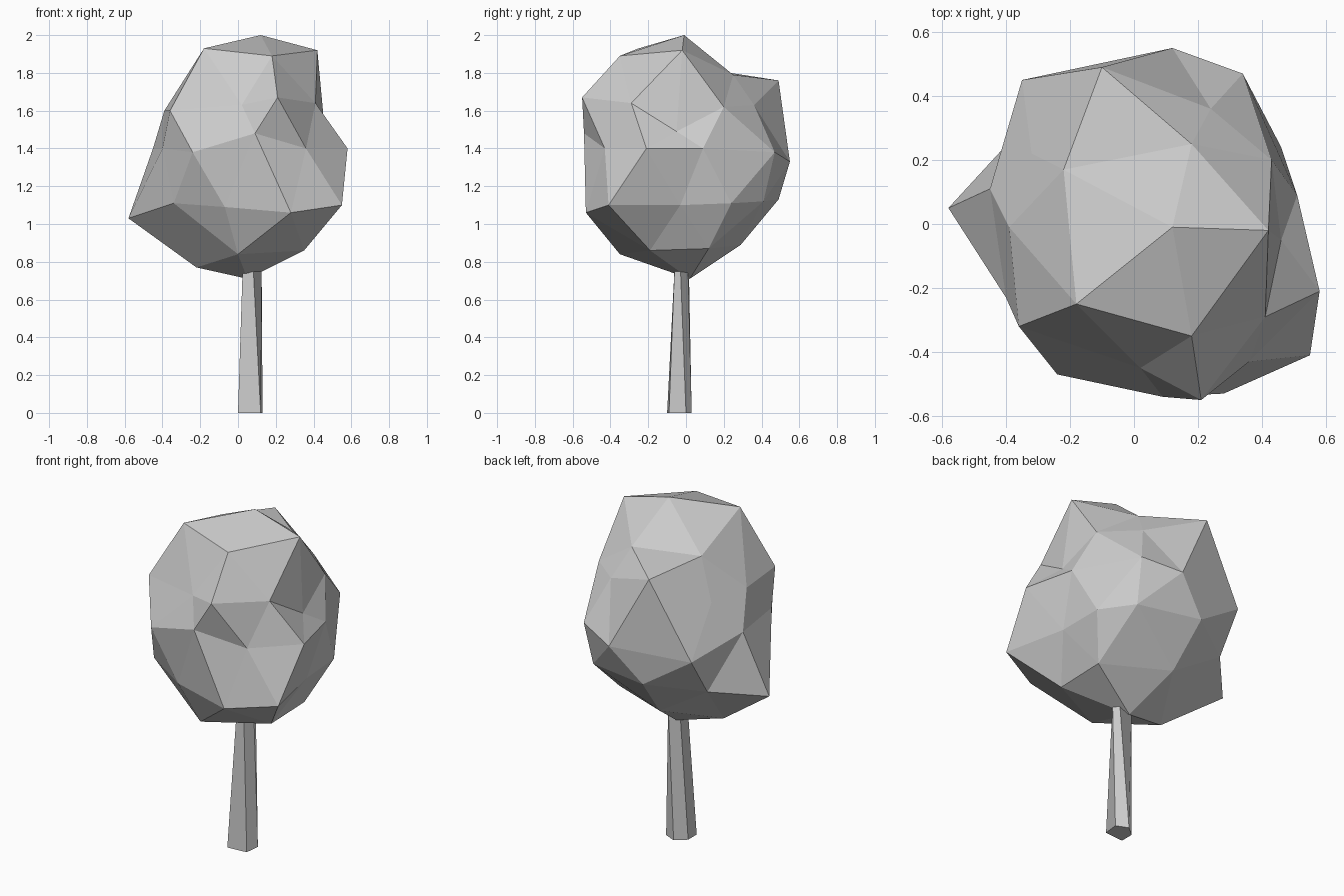
import bpy, bmesh, math

if "Cube" in bpy.data.objects:
    bpy.data.objects.remove(bpy.data.objects["Cube"])


def finish(bm, name):
    bmesh.ops.recalc_face_normals(bm, faces=bm.faces)
    mesh = bpy.data.meshes.new(name)
    bm.to_mesh(mesh)
    bm.free()
    obj = bpy.data.objects.new(name, mesh)
    bpy.context.collection.objects.link(obj)
    return obj


# Crown: an 80-face icosphere whose rings are pulled into an irregular shape
# (each ring runs counter-clockwise seen from above, starting at +x)
crown_top = [(.12, -.01, 2.0)]
cap_ring = [(.42, -.02, 1.92), (.18, .25, 1.79), (-.22, .17, 1.81),
            (-.18, -.25, 1.93), (.18, -.35, 1.89)]
upper_ring = [(.46, -.05, 1.49), (.43, .20, 1.62), (.24, .36, 1.63),
              (-.10, .49, 1.76), (-.32, .22, 1.58), (-.39, -.01, 1.60),
              (-.36, -.32, 1.60), (.02, -.45, 1.63), (.21, -.55, 1.67),
              (.41, -.29, 1.64)]
middle_ring = [(.51, .09, 1.40), (.34, .47, 1.38), (.12, .55, 1.33),
               (-.35, .45, 1.32), (-.45, .11, 1.40), (-.40, -.23, 1.40),
               (-.24, -.47, 1.38), (.09, -.54, 1.48), (.36, -.43, 1.40),
               (.58, -.21, 1.40)]
lower_ring = [(.47, -.03, 1.10), (.46, .24, 1.11), (.32, .41, 1.12),
              (-.06, .49, 1.13), (-.35, .30, 1.09), (-.58, .05, 1.03),
              (-.34, -.30, 1.11), (-.07, -.46, 1.09), (.28, -.53, 1.06),
              (.55, -.41, 1.10)]
base_ring = [(.35, .12, .87), (-.03, .29, .89), (-.22, -.04, .77),
             (0, -.35, .84), (.35, -.19, .86)]
crown_bottom = [(.05, .02, .71)]

bm = bmesh.new()
bmesh.ops.create_icosphere(bm, subdivisions=2, radius=1)
by_height = sorted(bm.verts, key=lambda v: -v.co.z)
start = 0
for ring in (crown_top, cap_ring, upper_ring, middle_ring,
             lower_ring, base_ring, crown_bottom):
    verts = by_height[start:start + len(ring)]
    start += len(ring)
    verts.sort(key=lambda v: (math.degrees(math.atan2(v.co.y, v.co.x)) + 5) % 360)
    for v, p in zip(verts, ring):
        v.co = p
finish(bm, "crown")

# Trunk: five-sided, tapering up into the crown
foot = [(0, -.10), (.12, -.09), (.13, 0), (.06, .03), (0, -.02)]
neck = [(.025, -.05), (.08, -.06), (.125, -.03), (.11, .01), (.03, .015)]
bm = bmesh.new()
low = [bm.verts.new((x, y, 0)) for x, y in foot]
high = [bm.verts.new((x, y, .78)) for x, y in neck]
bm.faces.new(low)
bm.faces.new(high)
for i in range(5):
    j = (i + 1) % 5
    bm.faces.new((low[i], low[j], high[j], high[i]))
finish(bm, "trunk")
